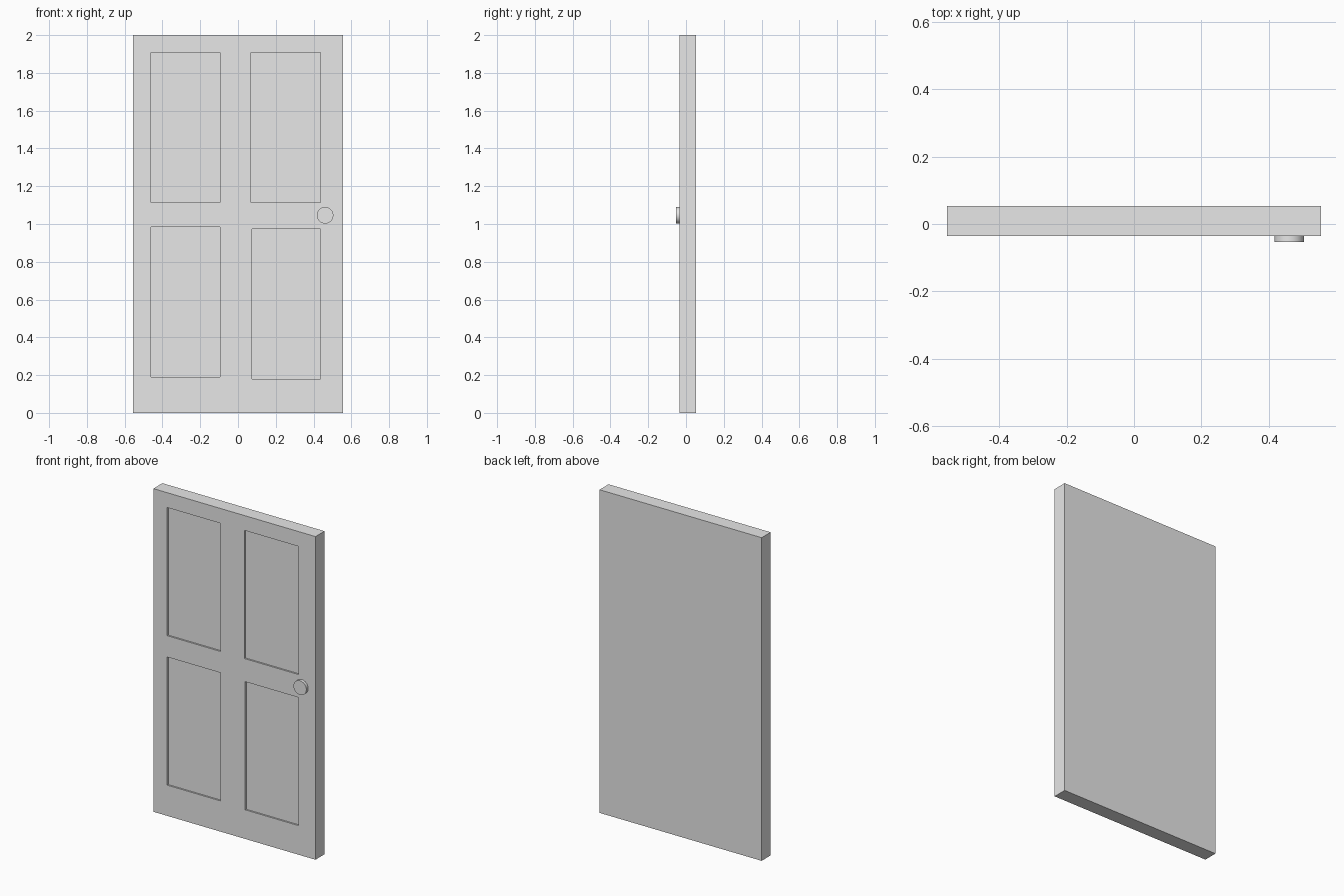
import bpy
import math

cube = bpy.data.objects.get("Cube")
if cube:
    bpy.data.objects.remove(cube, do_unlink=True)

FRONT, BACK = -0.035, 0.053   # door faces in y
RECESS = 0.01                 # panel depth

grey = bpy.data.materials.new("light_grey")
grey.use_nodes = True
grey.diffuse_color = (0.8, 0.8, 0.8, 1)
grey.node_tree.nodes["Principled BSDF"].inputs["Base Color"].default_value = (0.8, 0.8, 0.8, 1)


def box(name, x, y, z):
    """Box spanning the given (min, max) ranges."""
    spans = (x, y, z)
    bpy.ops.mesh.primitive_cube_add(size=1, location=[(a + b) / 2 for a, b in spans])
    ob = bpy.context.object
    ob.name = name
    ob.scale = [b - a for a, b in spans]
    bpy.ops.object.transform_apply(location=False, rotation=False, scale=True)
    ob.data.materials.append(grey)
    return ob


# Door slab
door = box("door_slab", (-0.555, 0.555), (FRONT, BACK), (0, 2))

# Four shallow recessed panels, front only: (x range, z range)
panels = [
    ((-0.46, -0.095), (1.115, 1.908)),
    ((0.069, 0.438), (1.115, 1.908)),
    ((-0.46, -0.095), (0.19, 0.983)),
    ((0.074, 0.438), (0.18, 0.973)),
]
for px, pz in panels:
    cutter = box("panel_cutter", px, (FRONT - 0.05, FRONT + RECESS), pz)
    cutter.hide_render = True
    bpy.context.view_layer.objects.active = door
    cut = door.modifiers.new("panel_recess", 'BOOLEAN')
    cut.operation = 'DIFFERENCE'
    cut.solver = 'EXACT'
    cut.object = cutter
    bpy.ops.object.modifier_apply(modifier=cut.name)
    bpy.data.objects.remove(cutter, do_unlink=True)

# Round flat-faced knob, seated slightly into the slab
knob_front, knob_back = -0.053, FRONT + 0.005
bpy.ops.mesh.primitive_cylinder_add(
    vertices=32, radius=0.044, depth=knob_back - knob_front,
    location=(0.461, (knob_front + knob_back) / 2, 1.046),
    rotation=(math.pi / 2, 0, 0))
knob = bpy.context.object
knob.name = "door_knob"
knob.data.materials.append(grey)
bpy.ops.object.shade_smooth_by_angle(angle=math.radians(30))
